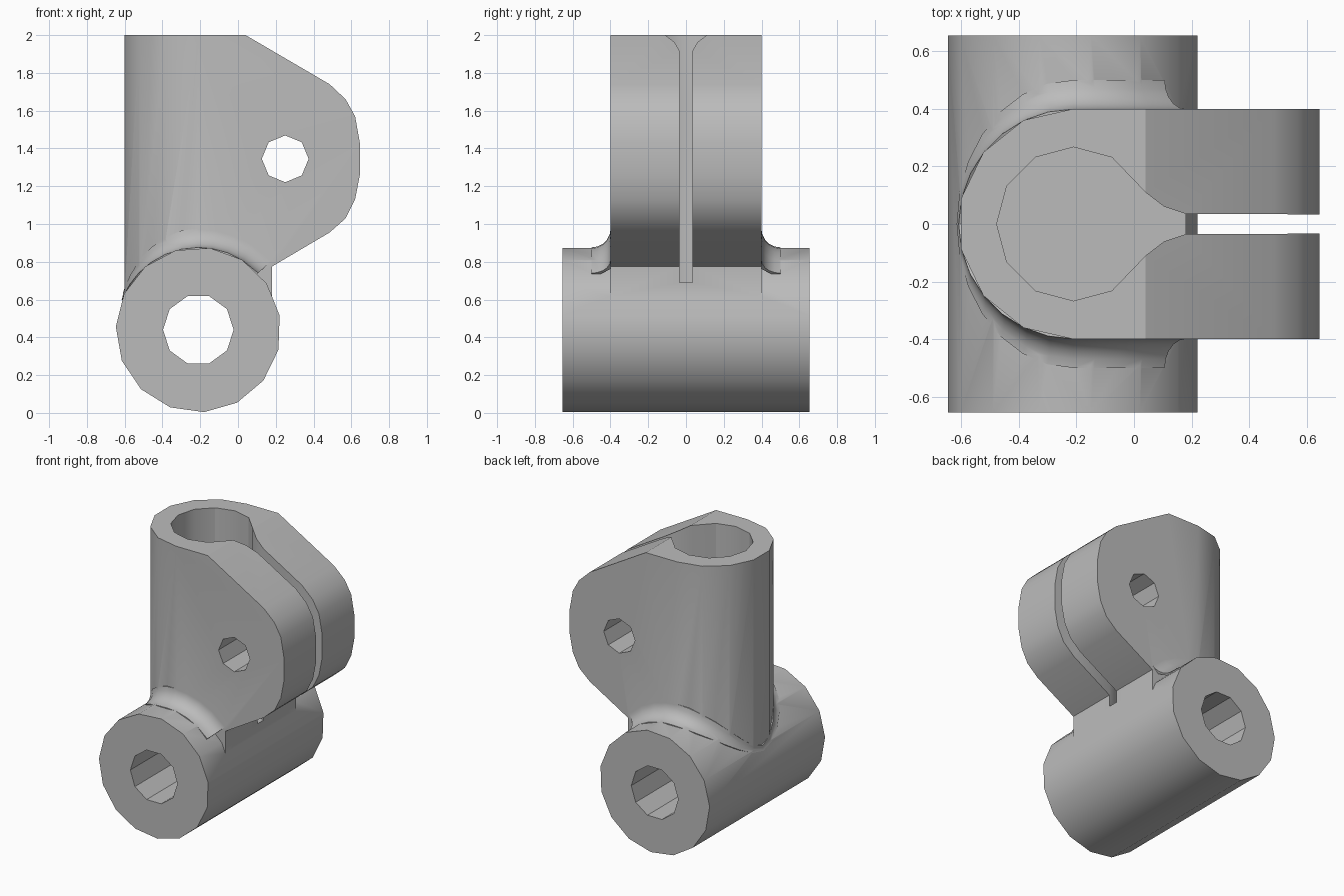
import bpy, bmesh, math
from mathutils import Vector

AX, AZ = -0.21, 0.44        # barrel axis (x, z); the post shares x
BARREL_R, POST_R, FILLET_R = 0.437, 0.40, 0.10

if "Cube" in bpy.data.objects:
    bpy.data.objects.remove(bpy.data.objects["Cube"])

metal = bpy.data.materials.new("plain_grey")
metal.use_nodes = True
GREY = (0.5, 0.5, 0.5, 1)
metal.diffuse_color = GREY
metal.node_tree.nodes["Principled BSDF"].inputs["Base Color"].default_value = GREY


def add_object(name, bm):
    bmesh.ops.recalc_face_normals(bm, faces=bm.faces)
    mesh = bpy.data.meshes.new(name)
    bm.to_mesh(mesh)
    bm.free()
    mesh.materials.append(metal)
    obj = bpy.data.objects.new(name, mesh)
    bpy.context.collection.objects.link(obj)
    return obj


def skin(name, rings):
    """Closed solid through equal-length rings of points."""
    bm = bmesh.new()
    loops = [[bm.verts.new(p) for p in ring] for ring in rings]
    for a, b in zip(loops, loops[1:]):
        for i in range(len(a)):
            j = (i + 1) % len(a)
            bm.faces.new((a[i], a[j], b[j], b[i]))
    bm.faces.new(loops[0])
    bm.faces.new(loops[-1][::-1])
    return add_object(name, bm)


def prism(name, outline, axis, lo, hi):
    """Extrude a 2D outline along y (outline in xz) or z (outline in xy)."""
    place = (lambda p, d: (p[0], d, p[1])) if axis == "y" else (lambda p, d: (p[0], p[1], d))
    return skin(name, [[place(p, d) for p in outline] for d in (lo, hi)])


def arc(cx, cy, r, start, end, steps):
    angles = [math.radians(start + (end - start) * i / steps) for i in range(steps + 1)]
    return [(cx + r * math.cos(a), cy + r * math.sin(a)) for a in angles]


def circle(cx, cy, r, sides, start=0):
    return arc(cx, cy, r, start, start + 360, sides)[:-1]


def combine(target, tool, operation):
    mod = target.modifiers.new(operation.lower(), "BOOLEAN")
    mod.operation, mod.solver, mod.object = operation, "EXACT", tool
    bpy.context.view_layer.update()
    with bpy.context.temp_override(object=target, active_object=target):
        bpy.ops.object.modifier_apply(modifier=mod.name)
    bpy.data.objects.remove(tool)


# Upright post with clamp ears: rounded plan trimmed by the side profile
bracket = prism("clamp_bracket", arc(AX, 0, POST_R, 90, 270, 7) + [(0.8, -0.4), (0.8, 0.4)],
                "z", 0.3, 2.2)
side_profile = [(-0.8, AZ), (0.18, AZ), (0.18, 0.775), (0.485, 0.955), (0.57, 1.03),
                (0.62, 1.13), (0.645, 1.26), (0.645, 1.43), (0.62, 1.57), (0.57, 1.66),
                (0.485, 1.74), (0.04, 2.0), (-0.8, 2.0)]
combine(bracket, prism("side_profile", side_profile, "y", -0.6, 0.6), "INTERSECT")

# Horizontal barrel
barrel = prism("barrel", circle(AX, AZ, BARREL_R, 15, -86), "y", -0.655, 0.655)
combine(bracket, barrel, "UNION")

# Rolling fillet where the post meets the barrel
path = [((x, 0.4), (0, 1)) for x in (0.18, 0.08, -0.02, -0.12)]
for x, y in arc(AX, 0, POST_R, 90, 270, 14):
    path.append(((x, y), ((x - AX) / POST_R, y / POST_R)))
path += [((x, -0.4), (0, -1)) for x in (-0.12, -0.02, 0.08, 0.18)]
sections = []
for (px, py), (nx, ny) in path:
    out = Vector((nx, ny, 0))
    centre = Vector((px, py, 0)) + out * FILLET_R
    dx = centre.x - AX
    rise = math.sqrt((BARREL_R + FILLET_R) ** 2 - dx * dx)
    centre.z = AZ + rise
    down = Vector((-dx, 0, -rise)).normalized()
    section = [centre + (-out).slerp(down, i / 5) * (FILLET_R + 0.001) for i in range(6)]
    section += [section[-1] + down * 0.04, section[0] - out * 0.04 + down * 0.04,
                section[0] - out * 0.04]
    sections.append(section)
combine(bracket, skin("fillet", sections), "UNION")

# Keyhole socket: round bore opening through a flared throat into the slot
throat = [(0.04, 0.11), (0.105, 0.06), (0.18, 0.035), (0.8, 0.033)]
keyhole = [(x, -y) for x, y in throat[::-1]]
keyhole += arc(AX, 0, 0.267, 300, 60, 8) + throat
combine(bracket, prism("socket_cutter", keyhole, "z", 0.69, 2.3), "DIFFERENCE")

# Barrel bore and clamp bolt hole
combine(bracket, prism("barrel_bore", circle(AX, AZ, 0.187, 10), "y", -1, 1), "DIFFERENCE")
combine(bracket, prism("bolt_hole", circle(0.25, 1.345, 0.124, 8), "y", -1, 1), "DIFFERENCE")

# Smooth the curved walls, keep the machined edges sharp
bpy.ops.object.select_all(action="DESELECT")
bracket.select_set(True)
bpy.context.view_layer.objects.active = bracket
bpy.ops.object.shade_smooth_by_angle(angle=math.radians(30))
